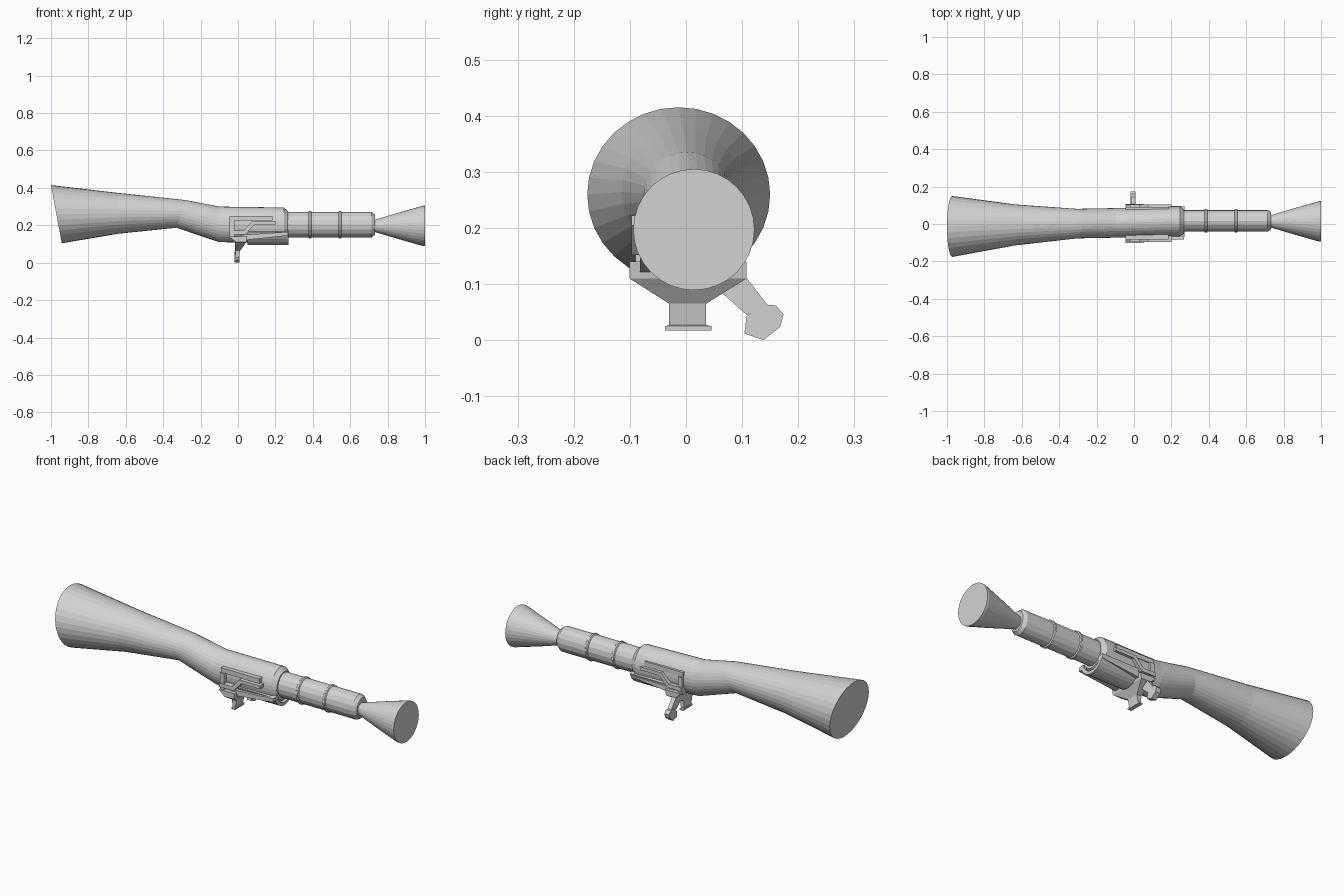
import bpy, bmesh, math
from mathutils import Vector

grey = bpy.data.materials.new("plain grey")
grey.diffuse_color = (0.65, 0.65, 0.65, 1)
MID = 0.004  # mirror plane of the side fittings


def loft(name, rings):
    """Closed skin through rings of equal point count, with end caps."""
    bm = bmesh.new()
    vs = [[bm.verts.new(p) for p in r] for r in rings]
    n = len(vs[0])
    for a, b in zip(vs, vs[1:]):
        for i in range(n):
            j = (i + 1) % n
            bm.faces.new((a[i], a[j], b[j], b[i]))
    bm.faces.new(vs[0])
    bm.faces.new(vs[-1])
    bmesh.ops.recalc_face_normals(bm, faces=bm.faces[:])
    me = bpy.data.meshes.new(name)
    bm.to_mesh(me)
    bm.free()
    me.materials.append(grey)
    ob = bpy.data.objects.new(name, me)
    bpy.context.collection.objects.link(ob)
    return ob


def oval(top, bottom, yc, ry, n=32):
    """Oval ring given its top and bottom (x, z), centre y and half width."""
    t, b = Vector((top[0], yc, top[1])), Vector((bottom[0], yc, bottom[1]))
    c, up = (t + b) / 2, (t - b) / 2
    return [c + up * math.cos(a) + Vector((0, ry * math.sin(a), 0))
            for a in (2 * math.pi * i / n for i in range(n))]


def turned(name, profile, yc, zc, squash=1.0, n=32):
    """Turned part along x from (x, radius) pairs."""
    return loft(name, [oval((x, zc + r), (x, zc - r), yc, r * squash, n) for x, r in profile])


def prism_x(name, pts, x0, x1):
    return loft(name, [[(x, y, z) for y, z in pts] for x in (x0, x1)])


def prism_y(name, pts, y0, y1):
    return loft(name, [[(x, y, z) for x, z in pts] for y in (y0, y1)])


# flared stock running into the receiver
loft("stock", [oval(*s) for s in (
    ((-1.0, 0.415), (-0.942, 0.104), -0.013, 0.163),
    ((-0.64, 0.373), (-0.64, 0.155), -0.005, 0.110),
    ((-0.28, 0.335), (-0.33, 0.187), 0.002, 0.079),
    ((-0.10, 0.300), (-0.10, 0.110), 0.006, 0.079),
    ((0.245, 0.295), (0.245, 0.105), 0.014, 0.080),
    ((0.268, 0.275), (0.268, 0.125), 0.014, 0.065))])

# barrel with chamfered end, and two bands
turned("barrel", [(0.24, 0.067), (0.715, 0.067), (0.733, 0.053)], 0.017, 0.203, 0.87, 16)
for i, x in enumerate((0.385, 0.545)):
    turned(f"barrel_band_{i + 1}", [(x - 0.009, 0.067), (x - 0.005, 0.073),
           (x + 0.005, 0.073), (x + 0.009, 0.067)], 0.017, 0.203, 0.87, 16)

# flared muzzle
turned("muzzle_cone", [(0.70, 0.034), (0.735, 0.034), (0.87, 0.074),
                       (0.99, 0.108), (1.0, 0.108)], 0.014, 0.197)

# curved lip under the receiver
arc = [math.radians(200 + 140 * i / 12) for i in range(13)]
shell = [(0.013 + 0.089 * math.cos(a), 0.2 + 0.105 * math.sin(a)) for a in arc]
shell += [(0.013 + 0.070 * math.cos(a), 0.2 + 0.088 * math.sin(a)) for a in reversed(arc)]
prism_x("receiver_lip", shell, 0.05, 0.27)

# side fittings, mirrored to both sides
rod = [(0.20, 0.222), (0.075, 0.222), (0.03, 0.172), (-0.045, 0.172),
       (-0.045, 0.152), (0.04, 0.152), (0.088, 0.204), (0.20, 0.204)]
bar = [(-0.045, 0.25), (0.185, 0.25), (0.185, 0.225), (-0.045, 0.225)]
web = [(-0.045, 0.225), (-0.02, 0.225), (-0.02, 0.13), (-0.045, 0.13)]
ledge = [(0.01, 0.148), (0.268, 0.165), (0.268, 0.145), (0.01, 0.118)]
for side, s in (("front", -1), ("back", 1)):
    for name, pts, depth in (("side_bar", bar, 0.086), ("side_rod", rod, 0.101),
                             ("side_web", web, 0.094), ("side_ledge", ledge, 0.086)):
        prism_y(f"{name}_{side}", pts, MID + s * 0.045, MID + s * depth)

# bracket narrowing to a foot below the receiver
loft("lower_bracket", [[(x0, y0, z), (x1, y0, z), (x1, y1, z), (x0, y1, z)]
     for x0, x1, y0, y1, z in (
         (-0.045, 0.05, -0.101, 0.108, 0.140),
         (-0.012, 0.045, -0.101, 0.108, 0.110),
         (-0.015, 0.012, -0.030, 0.036, 0.065),
         (-0.012, 0.005, -0.030, 0.036, 0.027),
         (-0.014, 0.008, -0.037, 0.045, 0.025),
         (-0.014, 0.008, -0.037, 0.045, 0.017))])

# angled lever with a knob
prism_x("lever_arm", [(0.06, 0.088), (0.108, 0.14), (0.108, 0.111),
                      (0.146, 0.062), (0.108, 0.045)], -0.015, 0.008)
prism_x("lever_knob", [(0.136, 0.063), (0.160, 0.062), (0.174, 0.046), (0.168, 0.024),
                       (0.138, 0.0), (0.104, 0.012), (0.108, 0.043)], -0.02, 0.008)
